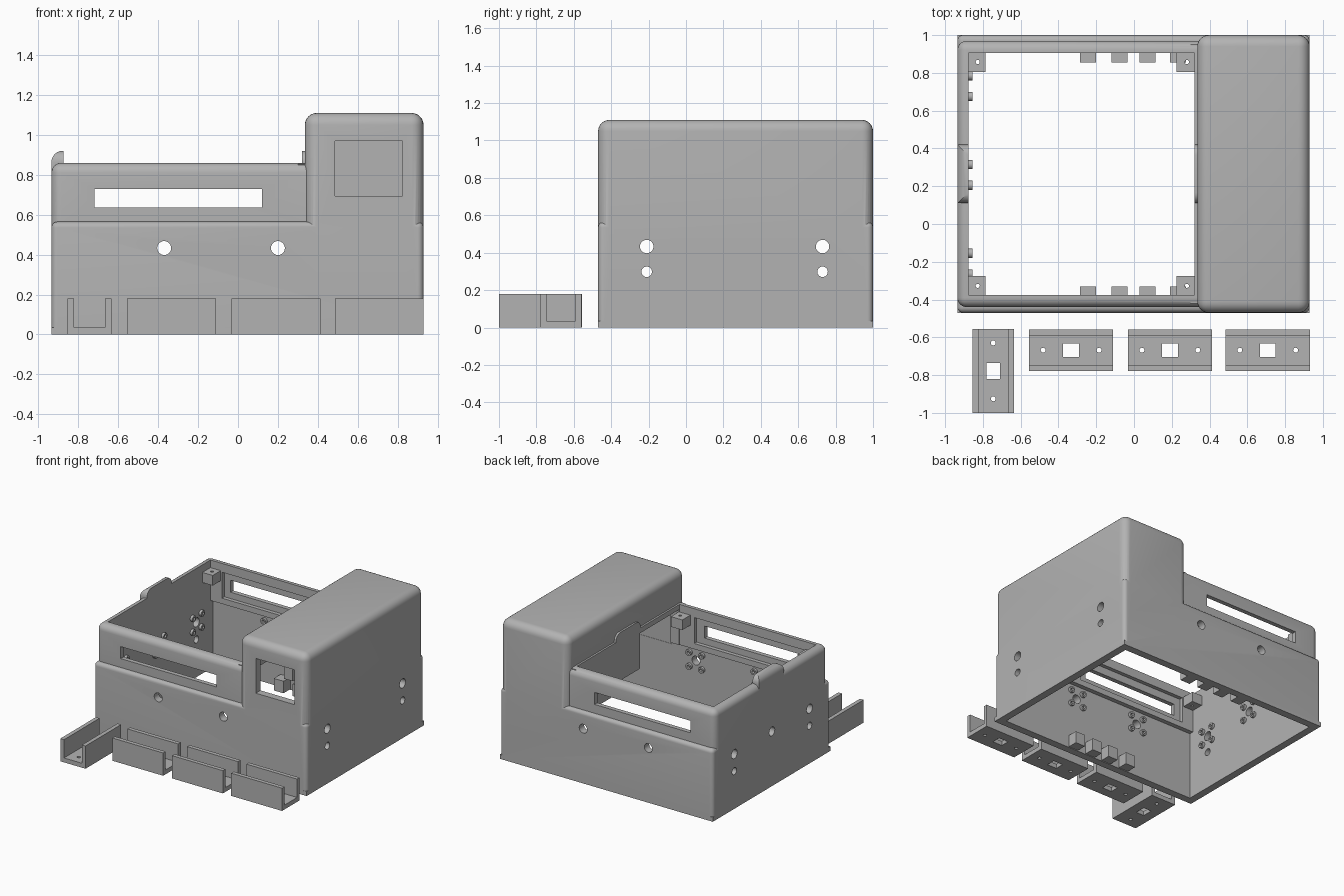
import bpy, bmesh, math
from mathutils import Matrix, Vector

if "Cube" in bpy.data.objects:
    bpy.data.objects.remove(bpy.data.objects["Cube"])

grey = bpy.data.materials.new("plain_grey")
grey.diffuse_color = (0.45, 0.45, 0.45, 1)
grey.use_nodes = True
grey.node_tree.nodes["Principled BSDF"].inputs["Base Color"].default_value = grey.diffuse_color


def finish(name, bm):
    me = bpy.data.meshes.new(name)
    bmesh.ops.recalc_face_normals(bm, faces=bm.faces)
    bm.to_mesh(me)
    bm.free()
    me.materials.append(grey)
    ob = bpy.data.objects.new(name, me)
    bpy.context.collection.objects.link(ob)
    return ob


def add_box(bm, x0, x1, y0, y1, z0, z1):
    size = Matrix.Diagonal((x1 - x0, y1 - y0, z1 - z0, 1))
    mid = Matrix.Translation(((x0 + x1) / 2, (y0 + y1) / 2, (z0 + z1) / 2))
    bmesh.ops.create_cube(bm, size=1, matrix=mid @ size)


def box(name, b, round_edge=None, r=0.04):
    """Box from bounds; round_edge picks edges by midpoint and direction."""
    bm = bmesh.new()
    add_box(bm, *b)
    if round_edge:
        edges = []
        for e in bm.edges:
            m = (e.verts[0].co + e.verts[1].co) / 2
            d = (e.verts[1].co - e.verts[0].co).normalized()
            if round_edge(m, d):
                edges.append(e)
        bmesh.ops.bevel(bm, geom=edges, offset=r, segments=6, profile=0.5, affect='EDGES')
    return finish(name, bm)


def rods(name, items):
    """Cylinders from (centre, axis, radius, length)."""
    bm = bmesh.new()
    for c, axis, r, l in items:
        rot = Vector((0, 0, 1)).rotation_difference(Vector(axis)).to_matrix().to_4x4()
        bmesh.ops.create_cone(bm, cap_ends=True, segments=24, radius1=r, radius2=r,
                              depth=l, matrix=Matrix.Translation(c) @ rot)
    return finish(name, bm)


def combine(ob, other, op):
    m = ob.modifiers.new("cut", 'BOOLEAN')
    m.operation, m.solver, m.object = op, 'EXACT', other
    bpy.context.view_layer.objects.active = ob
    bpy.ops.object.modifier_apply(modifier=m.name)
    bpy.data.objects.remove(other)


def smooth(ob):
    bpy.ops.object.select_all(action='DESELECT')
    ob.select_set(True)
    bpy.context.view_layer.objects.active = ob
    bpy.ops.object.shade_smooth_by_angle(angle=math.radians(30))


upright = lambda m, d: abs(d.z) > 0.9

# Outer form: rounded lower body, set-back upper body, tall tower, square foot
case = box("case_shell", (-0.935, 0.93, -0.47, 1.0, 0.01, 0.565),
           lambda m, d: upright(m, d) or m.z > 0.5, 0.03)
combine(case, box("upper", (-0.935, 0.6, -0.44, 0.97, 0.3, 0.86),
                  lambda m, d: upright(m, d) or m.z > 0.8, 0.05), 'UNION')
combine(case, box("tower", (0.335, 0.93, -0.47, 1.0, 0.3, 1.11),
                  lambda m, d: upright(m, d) or m.z > 1.0, 0.06), 'UNION')
combine(case, box("foot", (-0.935, 0.93, -0.47, 1.0, 0, 0.035)), 'UNION')
# Raised finger tabs on the left wall and on the tower side
combine(case, box("left_tab", (-0.935, -0.84, 0.11, 0.42, 0.7, 0.92),
                  lambda m, d: m.z > 0.9 and m.x < -0.86, 0.055), 'UNION')
combine(case, box("tower_lip", (0.30, 0.37, -0.42, 0.95, 0.5, 0.855)), 'UNION')
combine(case, box("tower_tab", (0.30, 0.37, 0.11, 0.42, 0.7, 0.92),
                  lambda m, d: m.z > 0.9 and abs(d.x) > 0.9, 0.055), 'UNION')

# Hollow inside: lower bay, open top, tower cavity, tower side passage
for b in [(-0.875, 0.87, -0.41, 0.94, -0.1, 0.54),
          (-0.875, 0.32, -0.375, 0.905, 0.5, 1.2),
          (0.395, 0.87, -0.412, 0.942, 0.51, 1.05),
          (0.29, 0.42, -0.37, 0.12, 0.52, 0.82),
          # Slots through the front and back, with wider pockets inside
          (-0.72, 0.12, -0.6, 1.1, 0.635, 0.73),
          (-0.775, 0.19, -0.405, 0.935, 0.585, 0.79),
          # Tower window
          (0.485, 0.825, -0.6, -0.3, 0.695, 0.97)]:
    combine(case, box("cutter", b), 'DIFFERENCE')

# Round holes through the walls
X, Y, Z = (1, 0, 0), (0, 1, 0), (0, 0, 1)
combine(case, rods("cutter", [((x, 0.26, 0.433), Y, 0.035, 3) for x in (-0.37, 0.2)]), 'DIFFERENCE')
side = [((0, y, z), X, r, 3) for y in (-0.21, 0.73) for z, r in ((0.433, 0.036), (0.298, 0.028))]
combine(case, rods("cutter", side + [((-0.9, 0.26, 0.433), X, 0.035, 0.3)]), 'DIFFERENCE')
smooth(case)

# Screw bosses around the large holes, inside the walls
posts, bores = [], []


def bosses(c, axis):
    c = Vector(c)
    for s in (-1, 1):
        for t in (-1, 1):
            off = Vector((s * 0.055 * axis[1], s * 0.055 * axis[0], t * 0.055))
            posts.append((c + off, axis, 0.024, 0.03))
            bores.append((c + off, axis, 0.011, 0.1))


for x in (-0.37, 0.2):
    bosses((x, -0.405, 0.433), Y)
    bosses((x, 0.935, 0.433), Y)
for y in (-0.21, 0.26, 0.73):
    bosses((-0.87, y, 0.433), X)
for y in (-0.21, 0.73):
    bosses((0.865, y, 0.433), X)
boss = rods("screw_bosses", posts)
combine(boss, rods("cutter", bores), 'DIFFERENCE')
smooth(boss)

# Lid mounting blocks in the four corners of the opening
for x0, x1 in ((-0.88, -0.785), (0.225, 0.325)):
    for y0, y1 in ((-0.38, -0.275), (0.805, 0.91)):
        blk = box("lid_mount", (x0, x1, y0, y1, 0.72, 0.80))
        centre = ((x0 + x1) / 2 + 0.005, (y0 + y1) / 2, 0.8)
        combine(blk, rods("cutter", [(centre, Z, 0.011, 0.3)]), 'DIFFERENCE')

# Bottom teeth along the front and back walls
for x in (-0.285, -0.12, 0.03, 0.19):
    for y0, y1 in ((-0.42, -0.33), (0.855, 0.95)):
        box("bottom_tooth", (x, x + 0.085, y0, y1, 0.005, 0.10))


# Loose U-shaped brackets in front of the case
def bracket(cx, cy, turned):
    ob = box("u_bracket", (-0.2225, 0.2225, -0.11, 0.11, 0, 0.18))
    combine(ob, box("cutter", (-1, 1, -0.078, 0.078, 0.035, 0.3)), 'DIFFERENCE')
    combine(ob, box("cutter", (-0.042, 0.042, -0.035, 0.035, -0.1, 0.1)), 'DIFFERENCE')
    combine(ob, rods("cutter", [((s * 0.148, 0, 0), Z, 0.013, 0.3) for s in (-1, 1)]), 'DIFFERENCE')
    turn = Matrix.Rotation(math.pi / 2 if turned else 0, 4, 'Z')
    ob.data.transform(Matrix.Translation((cx, cy, 0)) @ turn)
    smooth(ob)


bracket(-0.745, -0.7775, True)
for cx in (-0.333, 0.19, 0.708):
    bracket(cx, -0.668, False)
